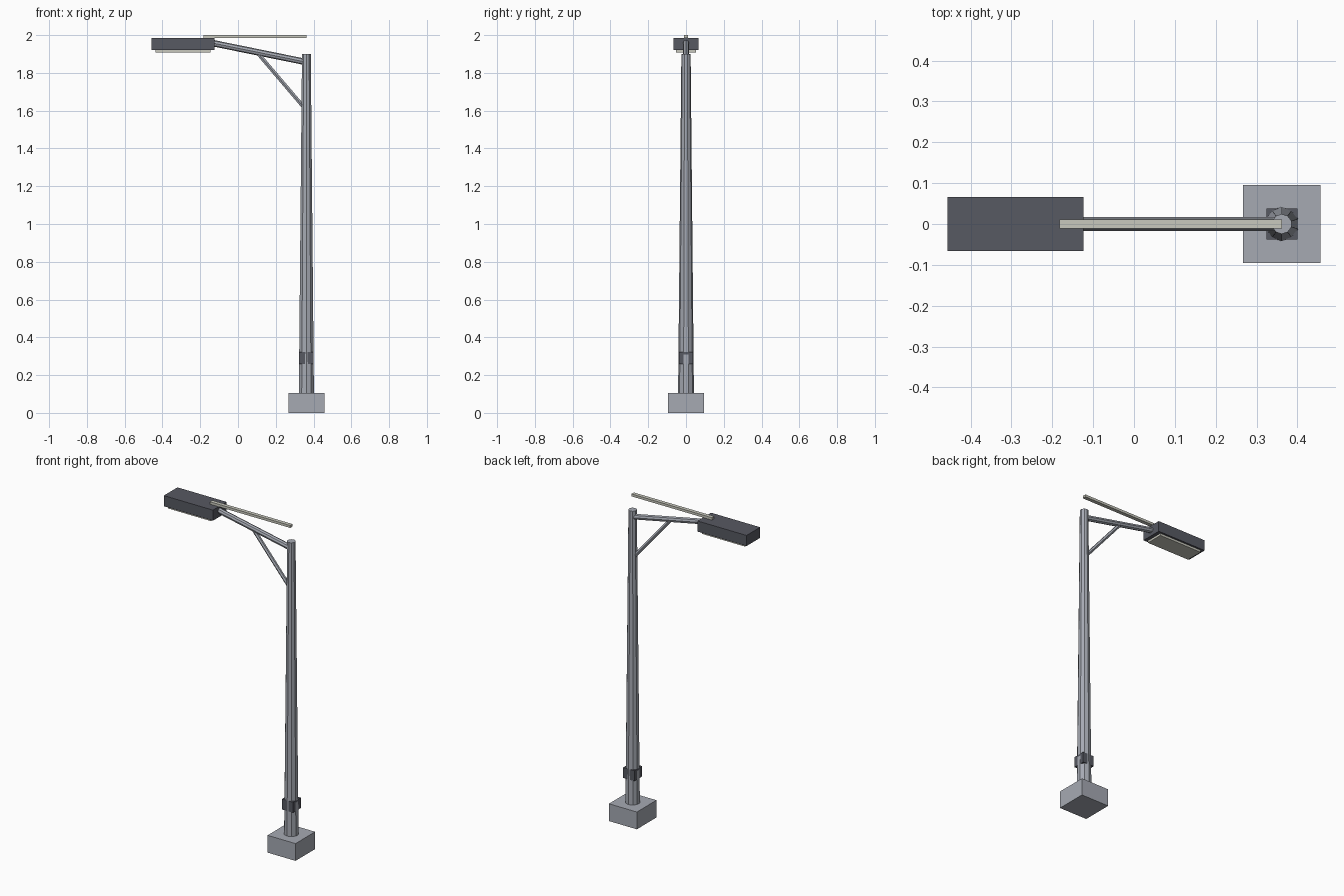
import bpy
from mathutils import Vector

cube = bpy.data.objects.get("Cube")
if cube:
    bpy.data.objects.remove(cube, do_unlink=True)


def make_material(name, rgb):
    mat = bpy.data.materials.new(name)
    mat.use_nodes = True
    color = (*rgb, 1.0)
    mat.diffuse_color = color
    mat.node_tree.nodes["Principled BSDF"].inputs["Base Color"].default_value = color
    return mat


steel = make_material("grey steel", (0.38, 0.40, 0.45))
dark = make_material("dark housing", (0.095, 0.10, 0.122))
cream = make_material("pale lens", (0.58, 0.58, 0.51))


def box(name, low, high, mat):
    """Box between two opposite corners."""
    low, high = Vector(low), Vector(high)
    bpy.ops.mesh.primitive_cube_add(size=1, location=(low + high) / 2)
    obj = bpy.context.object
    obj.name = name
    obj.scale = high - low
    bpy.ops.object.transform_apply(location=False, rotation=False, scale=True)
    obj.data.materials.append(mat)
    return obj


def tube(name, start, end, r1, r2, sides, mat):
    """Flat-sided, optionally tapered tube between two points."""
    start, end = Vector(start), Vector(end)
    axis = end - start
    bpy.ops.mesh.primitive_cone_add(vertices=sides, radius1=r1, radius2=r2,
                                    depth=axis.length, location=(start + end) / 2)
    obj = bpy.context.object
    obj.name = name
    obj.rotation_mode = 'QUATERNION'
    obj.rotation_quaternion = Vector((0, 0, 1)).rotation_difference(axis)
    obj.data.materials.append(mat)
    return obj


POLE_X = 0.362

# Footing, tapered pole and square collar
box("base_block", (POLE_X - 0.095, -0.095, 0), (POLE_X + 0.095, 0.095, 0.106), steel)
tube("pole", (POLE_X, 0, 0.1), (POLE_X, 0, 1.9), 0.042, 0.0245, 10, steel)
box("pole_collar", (POLE_X - 0.038, -0.038, 0.258), (POLE_X + 0.038, 0.038, 0.322), dark)

# Rising arm and its diagonal brace
tube("arm", (POLE_X, 0, 1.857), (-0.14, 0, 1.959), 0.017, 0.017, 8, steel)
tube("arm_brace", (POLE_X - 0.015, 0, 1.62), (0.11, 0, 1.898), 0.0115, 0.0115, 6, steel)

# Lamp head with lens underneath and a thin rail on top
box("lamp_housing", (-0.457, -0.066, 1.92), (-0.124, 0.066, 1.985), dark)
box("lamp_lens", (-0.438, -0.054, 1.907), (-0.146, 0.054, 1.921), cream)
box("top_rail", (-0.183, -0.0115, 1.985), (POLE_X, 0.0115, 2.0), cream)
